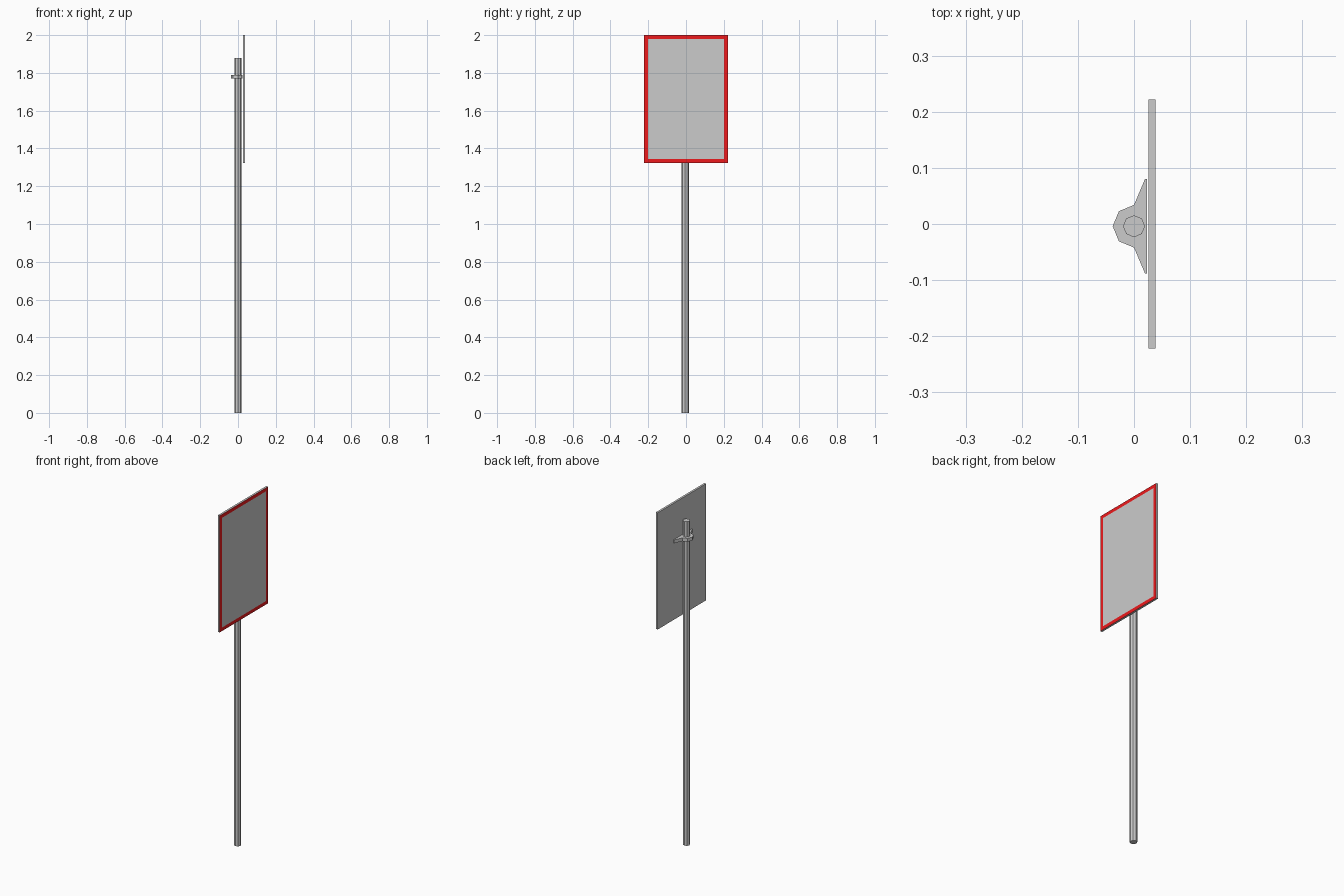
import bpy, bmesh, math

if "Cube" in bpy.data.objects:
    bpy.data.objects.remove(bpy.data.objects["Cube"])

POLE_Y = -0.004


def make_object(name, bm):
    bmesh.ops.recalc_face_normals(bm, faces=bm.faces)
    mesh = bpy.data.meshes.new(name)
    bm.to_mesh(mesh)
    bm.free()
    obj = bpy.data.objects.new(name, mesh)
    bpy.context.collection.objects.link(obj)
    return obj


def material(name, color):
    mat = bpy.data.materials.new(name)
    mat.diffuse_color = color
    mat.use_nodes = True
    mat.node_tree.nodes["Principled BSDF"].inputs["Base Color"].default_value = mat.diffuse_color
    return mat


def prism(name, outline, z0, z1):
    """Extrude a flat xy outline from z0 up to z1."""
    bm = bmesh.new()
    face = bm.faces.new([bm.verts.new((x, y + POLE_Y, z0)) for x, y in outline])
    top = bmesh.ops.extrude_face_region(bm, geom=[face], use_keep_orig=True)["geom"]
    for v in top:
        if isinstance(v, bmesh.types.BMVert):
            v.co.z = z1
    return make_object(name, bm)


def arc(radius, steps):
    return [(radius * math.cos(i * math.pi / 4), radius * math.sin(i * math.pi / 4))
            for i in steps]


# Eight-sided pole
prism("pole", arc(0.0195, range(8)), 0.0, 1.878)

# Clamp around the pole, flaring into a flat mounting flange
flange = [(0.0235, -0.084), (0.0235, 0.084), (0.0195, 0.084)]
prism("bracket", flange + arc(0.038, range(2, 7)) + [(0.0195, -0.084)], 1.771, 1.79)

# Sign panel with a red border inset on its front (+x) face
bm = bmesh.new()
bmesh.ops.create_cube(bm, size=1)
for v in bm.verts:
    v.co.x = 0.032 + v.co.x * 0.012
    v.co.y *= 0.443
    v.co.z = 1.662 + v.co.z * 0.676
bm.normal_update()
front = [f for f in bm.faces if f.normal.x > 0.9]
border = bmesh.ops.inset_region(bm, faces=front, thickness=0.02, use_even_offset=True)
for f in border["faces"]:
    f.material_index = 1
panel = make_object("sign_panel", bm)
panel.data.materials.append(material("panel_grey", (0.8, 0.8, 0.8, 1)))
panel.data.materials.append(material("border_red", (0.85, 0.01, 0.012, 1)))
